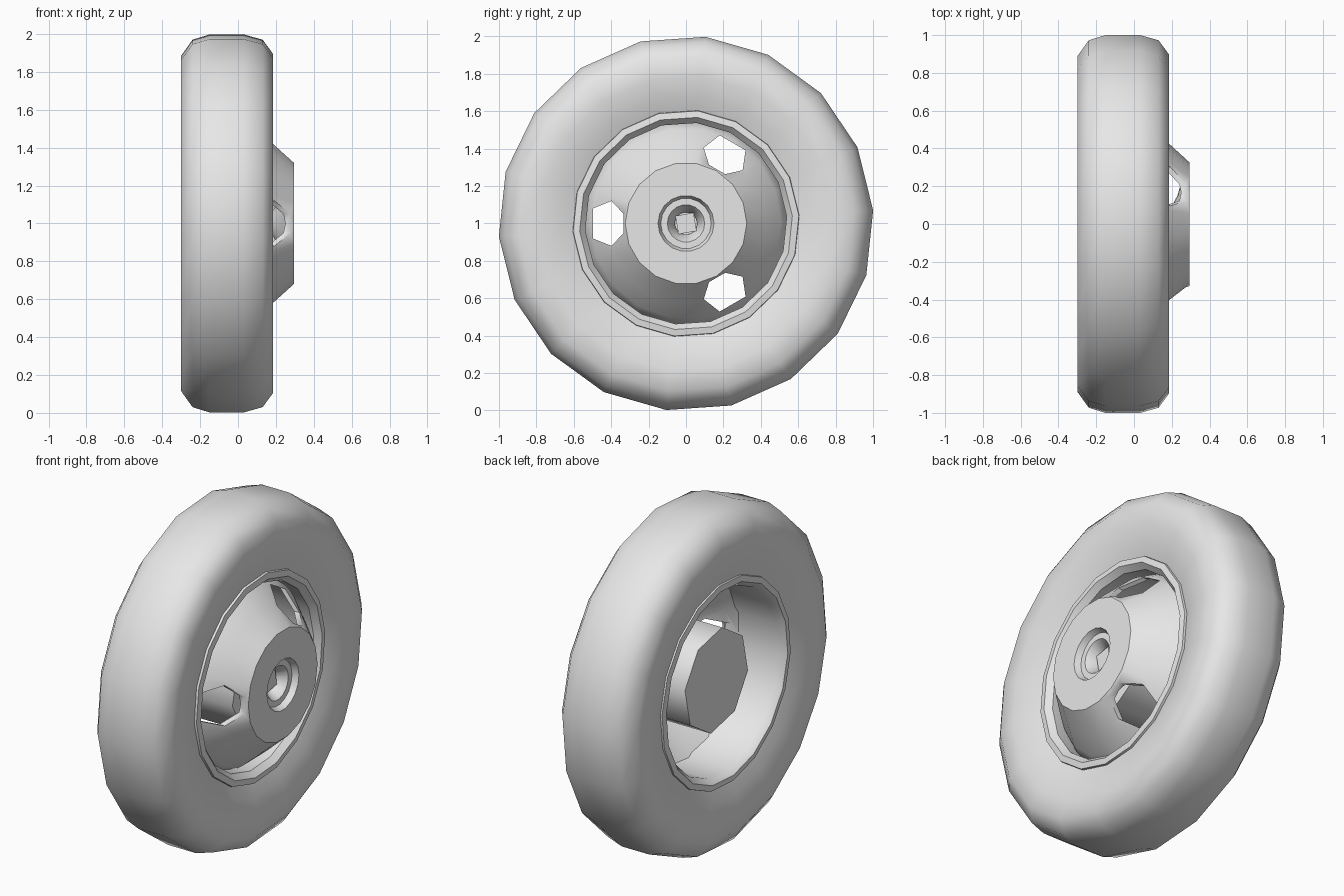
import bpy, bmesh, math
from mathutils import Vector

cube = bpy.data.objects.get("Cube")
if cube:
    bpy.data.objects.remove(cube, do_unlink=True)

AXLE = 1.0   # height of the wheel centre
grey = bpy.data.materials.new("light_grey")
grey.use_nodes = True
grey.diffuse_color = (0.8, 0.8, 0.8, 1)
grey.node_tree.nodes["Principled BSDF"].inputs["Base Color"].default_value = (0.8, 0.8, 0.8, 1)


def ring_point(x, r, angle):
    return Vector((x, r * math.cos(angle), AXLE + r * math.sin(angle)))


def add_object(name, bm):
    bmesh.ops.recalc_face_normals(bm, faces=bm.faces[:])
    mesh = bpy.data.meshes.new(name)
    bm.to_mesh(mesh)
    bm.free()
    mesh.materials.append(grey)
    obj = bpy.data.objects.new(name, mesh)
    bpy.context.collection.objects.link(obj)
    return obj


def lathe(name, profile, sides, phase=0.0, loop=True):
    """Revolve (x, radius) points round the axle; open profiles get end caps."""
    bm = bmesh.new()
    rings = []
    for x, r in profile:
        rings.append([bm.verts.new(ring_point(x, r, math.radians(phase) + math.tau * i / sides))
                      for i in range(sides)])
    pairs = list(zip(rings, rings[1:]))
    if loop:
        pairs.append((rings[-1], rings[0]))
    else:
        bm.faces.new(rings[0])
        bm.faces.new(rings[-1])
    for a, b in pairs:
        for i in range(sides):
            j = (i + 1) % sides
            bm.faces.new((a[i], a[j], b[j], b[i]))
    return add_object(name, bm)


def smooth(obj, degrees):
    bpy.ops.object.select_all(action="DESELECT")
    obj.select_set(True)
    bpy.context.view_layer.objects.active = obj
    bpy.ops.object.shade_smooth_by_angle(angle=math.radians(degrees))


# Tyre with rounded walls and a slightly crowned tread
tyre = lathe("tyre", [(0.13, 0.59), (0.165, 0.68), (0.185, 0.79), (0.185, 0.9),
                      (0.13, 0.975), (0.03, 1.003), (-0.15, 1.003), (-0.24, 0.975),
                      (-0.3, 0.89), (-0.3, 0.79), (-0.28, 0.68), (-0.25, 0.59)], 18, 4)
smooth(tyre, 65)

# Rim barrel with a lip on each side
rim = lathe("rim", [(0.12, 0.61), (0.15, 0.605), (0.155, 0.57), (0.12, 0.54),
                    (-0.23, 0.54), (-0.27, 0.57), (-0.265, 0.605), (-0.24, 0.61)], 18, 4)
smooth(rim, 40)

# Hollow domed disc with a stepped socket in the middle
disc = lathe("wheel_disc", [(0.04, 0.545), (0.09, 0.51), (0.18, 0.43), (0.295, 0.325),
                            (0.295, 0.15), (0.26, 0.135), (0.26, 0.1), (0.2, 0.06),
                            (0.18, 0.06), (0.23, 0.15), (0.275, 0.31),
                            (0.16, 0.415), (0.07, 0.495), (0.02, 0.545)], 18, 0)

# Cutters for the three vent holes
for k in range(3):
    turn = math.radians(60 + 120 * k)
    out = Vector((0, math.cos(turn), math.sin(turn)))
    side = Vector((0, -math.sin(turn), math.cos(turn)))
    centre = ring_point(0, 0.418, turn)
    bm = bmesh.new()
    outline = [(-0.085, -0.05), (-0.02, -0.12), (0.08, -0.08),
               (0.08, 0.08), (-0.02, 0.12), (-0.085, 0.05)]
    back, front = [[bm.verts.new(centre + out * u + side * v + Vector((x, 0, 0)))
                    for u, v in outline] for x in (-0.1, 0.5)]
    bm.faces.new(back)
    bm.faces.new(front)
    for i in range(6):
        j = (i + 1) % 6
        bm.faces.new((back[i], back[j], front[j], front[i]))
    cutter = add_object("vent_cutter_%d" % (k + 1), bm)
    cutter.hide_render = True
    cutter.hide_set(True)
    cut = disc.modifiers.new("vent_%d" % (k + 1), "BOOLEAN")
    cut.operation = "DIFFERENCE"
    cut.solver = "EXACT"
    cut.object = cutter
# Apply the cuts and drop the cutters
bpy.context.view_layer.objects.active = disc
disc.select_set(True)
for mod in list(disc.modifiers):
    cutter = mod.object
    bpy.ops.object.modifier_apply(modifier=mod.name)
    bpy.data.objects.remove(cutter, do_unlink=True)
smooth(disc, 48)

# Square axle end inside the socket
axle = lathe("axle_end", [(0.15, 0.07), (0.215, 0.07)], 4, 55, loop=False)
smooth(axle, 30)

# Eight-sided brake drum behind the disc
drum = lathe("brake_drum", [(-0.2, 0.3), (0.17, 0.3)], 8, 10, loop=False)
smooth(drum, 50)
